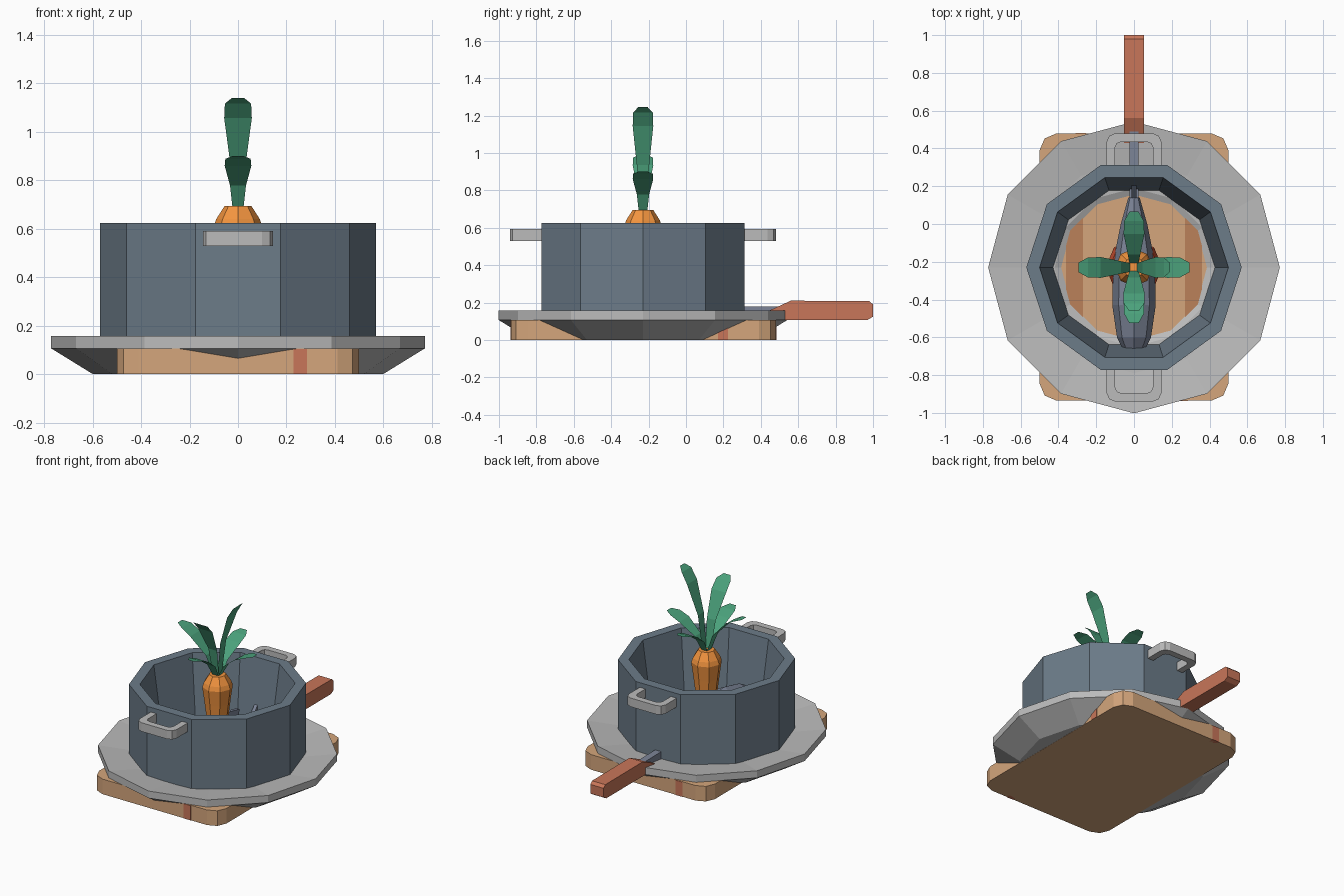
import bpy, bmesh
from math import sin, cos, pi
from mathutils import Matrix

if "Cube" in bpy.data.objects:
    bpy.data.objects.remove(bpy.data.objects["Cube"])

CY = -0.23  # shared centre of pot, plate and carrot


def mat(name, rgb):
    m = bpy.data.materials.new(name)
    m.diffuse_color = (*rgb, 1)
    m.use_nodes = True
    m.node_tree.nodes["Principled BSDF"].inputs["Base Color"].default_value = m.diffuse_color
    return m


STEEL = mat("steel", (0.15, 0.2, 0.25))
CHINA = mat("china", (0.5, 0.5, 0.5))
WOOD = mat("wood", (0.66, 0.38, 0.2))
DARK = mat("dark_wood", (0.5, 0.22, 0.1))
GRIP = mat("grip", (0.58, 0.18, 0.1))
ORANGE = mat("orange", (0.9, 0.3, 0.05))
RED = mat("red", (0.6, 0.08, 0.03))
GREEN = mat("green", (0.07, 0.36, 0.2))
SCALE = mat("scales", (0.2, 0.23, 0.31))


def make(name, verts, faces, m, fix=True):
    me = bpy.data.meshes.new(name)
    bm = bmesh.new()
    vs = [bm.verts.new(v) for v in verts]
    for f in faces:
        bm.faces.new([vs[i] for i in f])
    bmesh.ops.remove_doubles(bm, verts=bm.verts, dist=1e-5)
    if fix:
        bmesh.ops.recalc_face_normals(bm, faces=bm.faces)
    bm.to_mesh(me)
    bm.free()
    ob = bpy.data.objects.new(name, me)
    me.materials.append(m)
    bpy.context.collection.objects.link(ob)
    return ob


def lathe(name, profile, n, m):
    """Spin an (r, z) profile that starts and ends on the axis."""
    k = len(profile)
    verts = [(r * cos(2 * pi * i / n), CY + r * sin(2 * pi * i / n), z)
             for i in range(n) for r, z in profile]
    faces = []
    for i in range(n):
        a, b = i * k, (i + 1) % n * k
        for j in range(k - 1):
            q = [a + j, b + j, b + j + 1, a + j + 1]
            if profile[j][0] == 0:
                q = [a + j, b + j + 1, a + j + 1]
            elif profile[j + 1][0] == 0:
                q = [a + j, b + j, a + j + 1]
            faces.append(q)
    return make(name, verts, faces, m)


def prism(name, outline, lo, hi, axis, m):
    """Extrude a 2D outline along z (x, y points) or along x (y, z points)."""
    put = (lambda p, t: (p[0], p[1], t)) if axis == "z" else (lambda p, t: (t, p[0], p[1]))
    n = len(outline)
    verts = [put(p, t) for t in (lo, hi) for p in outline]
    faces = [list(range(n)), list(range(n, 2 * n))]
    faces += [[i, (i + 1) % n, n + (i + 1) % n, n + i] for i in range(n)]
    return make(name, verts, faces, m)


def rect(x0, x1, y0, y1, c=0.0):
    if c == 0:
        return [(x0, y0), (x1, y0), (x1, y1), (x0, y1)]
    d = c * 0.3
    pts = []
    for x, y, sx, sy in ((x0, y0, 1, 1), (x1, y0, -1, 1), (x1, y1, -1, -1), (x0, y1, 1, -1)):
        corner = [(x, y + sy * c), (x + sx * d, y + sy * d), (x + sx * c, y)]
        pts += corner if sx * sy > 0 else corner[::-1]
    return pts


# Cutting board with end grooves and darker side bands
prism("cutting_board", rect(-0.5, 0.5, -0.935, 0.48, 0.09), 0, 0.107, "z", WOOD)
for s in (-1, 1):
    prism("board_band", rect(s * 0.315 - 0.045, s * 0.315 + 0.045, -0.7, 0.22), 0.1, 0.109, "z", DARK)
prism("board_groove_front", rect(0.23, 0.285, -0.938, -0.9), 0, 0.105, "z", GRIP)
prism("board_groove_back", rect(-0.31, -0.255, 0.45, 0.483), 0, 0.105, "z", GRIP)
prism("board_groove_side", rect(0.47, 0.503, 0.17, 0.225), 0, 0.105, "z", GRIP)

# Plate
lathe("plate", [(0, 0.001), (0.6, 0.001), (0.772, 0.107), (0.772, 0.157), (0.56, 0.13),
                (0.42, 0.122), (0.37, 0.1), (0, 0.09)], 12, CHINA)

# Pot and its two loop handles
lathe("pot", [(0, 0.002), (0.52, 0.002), (0.57, 0.1), (0.57, 0.625), (0.5, 0.625),
              (0.42, 0.06), (0, 0.06)], 10, STEEL)
for s in (-1, 1):
    def loop(w, d, c):
        half = [(w, 0.53), (w, d - c), (w - 0.3 * c, d - 0.3 * c), (w - c, d)]
        return half + [(-x, y) for x, y in half[::-1]]
    pts = loop(0.145, 0.71, 0.045) + loop(0.1, 0.665, 0.03)
    pts = [(x, CY + s * y) for x, y in pts]
    n = len(pts) // 2
    verts = [(x, y, z) for z in (0.53, 0.592) for x, y in pts]
    faces = []
    for i in range(n - 1):
        o, q = i, n + i
        faces += [[o, o + 1, q + 1, q], [k + 2 * n for k in (o, o + 1, q + 1, q)],
                  [o, o + 1, o + 1 + 2 * n, o + 2 * n], [q, q + 1, q + 1 + 2 * n, q + 2 * n]]
    make("pot_handle", verts, faces, CHINA)

# Knife
grip = prism("knife_handle", [(0.43, 0.107), (0.43, 0.15), (0.56, 0.21), (0.98, 0.208), (1, 0.19),
                              (1, 0.125), (0.97, 0.107)], -0.052, 0.052, "x", GRIP)
prism("knife_blade", [(0.5, 0.13), (0.5, 0.178), (0.3, 0.18), (-0.5, 0.16), (-0.6, 0.1),
                      (0.25, 0.08)], -0.024, 0.024, "x", SCALE)

# Carrot root
lathe("carrot", [(0, 0.005), (0.02, 0.01), (0.055, 0.25), (0.085, 0.5), (0.1, 0.61),
                 (0.09, 0.64), (0.055, 0.695), (0, 0.695)], 8, ORANGE)


# Carrot leaves: single-sheet arching strips
def leaf(angle, reach, top, width):
    z0, h = 0.68, top - 0.68
    path = [(0.015, 0, 0.4), (0.07 * reach / 0.3, 0.45, 0.6), (0.6 * reach, 0.82, 1),
            (0.83 * reach, 0.95, 0.95), (reach, 1.0, 0.45)]
    verts = []
    for r, t, w in path:
        verts += [(r, -w * width, z0 + t * h), (r, w * width, z0 + t * h)]
    faces = [[2 * i, 2 * i + 2, 2 * i + 3, 2 * i + 1] for i in range(len(path) - 1)]
    ob = make("carrot_leaf", verts, faces, GREEN, False)
    ob.data.transform(Matrix.Translation((0, CY, 0)) @ Matrix.Rotation(angle, 4, "Z"))


for i, top in enumerate((0.9, 0.9, 0.99, 0.9)):
    leaf(i * pi / 2, 0.295, top, 0.055)
leaf(0, 0.19, 1.245, 0.055)
leaf(-pi / 2, 0.23, 1.14, 0.057)

# Red vegetable behind the carrot
lathe("red_vegetable", [(0, 0.04), (0.09, 0.06), (0.15, 0.14), (0.13, 0.21), (0.06, 0.24),
                        (0, 0.22)], 8, RED)

# Fish: body lofted along y, with fins
rings = [(-0.7, 0.04, 0.2, 0.05), (-0.6, 0.09, 0.21, 0.1), (-0.43, 0.115, 0.21, 0.14),
         (-0.2, 0.11, 0.2, 0.13), (0.0, 0.07, 0.2, 0.09), (0.14, 0.03, 0.2, 0.045)]
N = 8
verts = [(a * cos(2 * pi * i / N), y, z + b * sin(2 * pi * i / N)) for y, a, z, b in rings for i in range(N)]
faces = [list(range(N)), list(range(len(verts) - N, len(verts)))]
faces += [[k * N + i, k * N + (i + 1) % N, (k + 1) * N + (i + 1) % N, (k + 1) * N + i]
          for k in range(len(rings) - 1) for i in range(N)]
make("fish_body", verts, faces, SCALE)
prism("fish_tail", [(0.1, 0.2), (0.25, 0.36), (0.2, 0.2), (0.25, 0.08)], -0.012, 0.012, "x", SCALE)
prism("fish_back_fin", [(-0.4, 0.3), (-0.15, 0.39), (0.0, 0.36), (-0.02, 0.25)], -0.012, 0.012, "x", SCALE)
